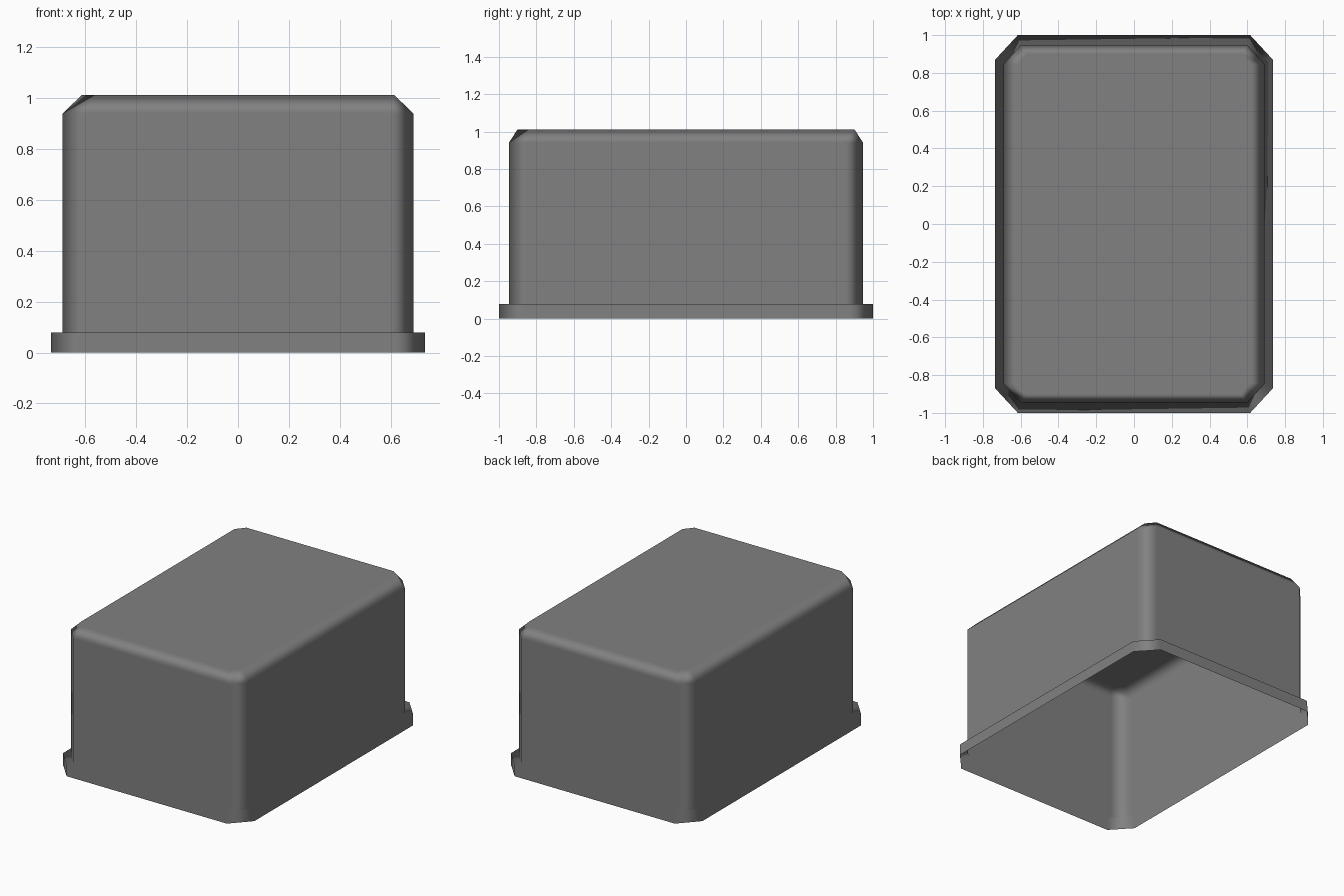
import bpy
import bmesh

cube = bpy.data.objects.get("Cube")
if cube:
    bpy.data.objects.remove(cube, do_unlink=True)

grey = bpy.data.materials.new("mid grey")
grey.use_nodes = True
colour = (0.22, 0.22, 0.22, 1)
grey.diffuse_color = colour
grey.node_tree.nodes["Principled BSDF"].inputs["Base Color"].default_value = colour


def ring(bm, hx, hy, cx, cy, z):
    """Rectangle with cut corners, as a loop of eight vertices."""
    quarter = [(hx, hy - cy), (hx - cx, hy)]
    loop = quarter + [(-x, y) for x, y in reversed(quarter)]
    loop += [(-x, -y) for x, y in loop]
    return [bm.verts.new((x, y, z)) for x, y in loop]


# Thin shell, open underneath: skirt, ledge, walls, chamfer, top
bm = bmesh.new()
rings = [ring(bm, *levels) for levels in (
    (0.735, 1.0, 0.12, 0.13, 0),
    (0.735, 1.0, 0.12, 0.13, 0.078),
    (0.69, 0.947, 0.09, 0.10, 0.078),
    (0.69, 0.947, 0.09, 0.10, 0.94),
    (0.615, 0.90, 0.05, 0.06, 1.012),
)]
for low, high in zip(rings, rings[1:]):
    for i in range(8):
        j = (i + 1) % 8
        bm.faces.new((low[i], low[j], high[j], high[i]))
bm.faces.new(rings[-1])
bmesh.ops.recalc_face_normals(bm, faces=bm.faces)
for face in bm.faces:
    face.smooth = True

mesh = bpy.data.meshes.new("rimmed_box_cover")
bm.to_mesh(mesh)
bm.free()
mesh.materials.append(grey)
cover = bpy.data.objects.new("rimmed_box_cover", mesh)
bpy.context.collection.objects.link(cover)

# Large faces stay flat while the corners shade softly
weighted = cover.modifiers.new("weighted_normals", 'WEIGHTED_NORMAL')
weighted.mode = 'FACE_AREA'
weighted.weight = 100
